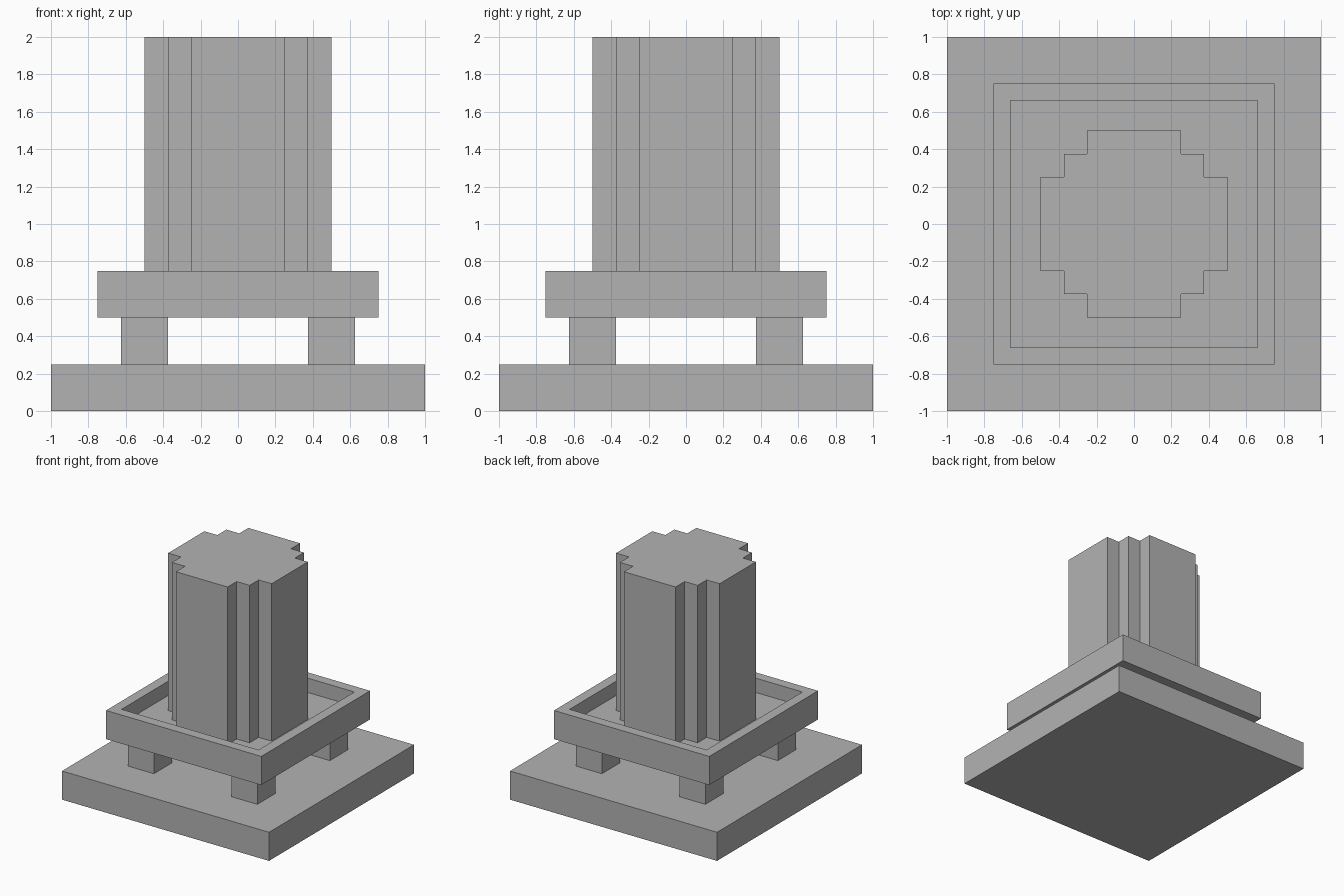
import bpy
import bmesh

old = bpy.data.objects.get("Cube")
if old:
    bpy.data.objects.remove(old, do_unlink=True)

stone = bpy.data.materials.new("stone_grey")
stone.use_nodes = True
GREY = (0.45, 0.45, 0.45, 1)
stone.diffuse_color = GREY
stone.node_tree.nodes["Principled BSDF"].inputs["Base Color"].default_value = GREY


def finish(name, bm):
    bmesh.ops.recalc_face_normals(bm, faces=bm.faces)
    mesh = bpy.data.meshes.new(name)
    bm.to_mesh(mesh)
    bm.free()
    mesh.materials.append(stone)
    obj = bpy.data.objects.new(name, mesh)
    bpy.context.collection.objects.link(obj)
    return obj


def prism(name, outline, bottom, top):
    """Extrude a flat outline upward; returns the bmesh and its top face."""
    bm = bmesh.new()
    base = bm.faces.new([bm.verts.new((x, y, bottom)) for x, y in outline])
    ext = bmesh.ops.extrude_face_region(bm, geom=[base], use_keep_orig=True)["geom"]
    verts = [g for g in ext if isinstance(g, bmesh.types.BMVert)]
    bmesh.ops.translate(bm, verts=verts, vec=(0, 0, top - bottom))
    lid = next(g for g in ext if isinstance(g, bmesh.types.BMFace))
    bmesh.ops.recalc_face_normals(bm, faces=bm.faces)
    return bm, lid


def square(r, cx=0, cy=0):
    return [(cx - r, cy - r), (cx + r, cy - r), (cx + r, cy + r), (cx - r, cy + r)]


# Base slab
finish("base_slab", prism("base_slab", square(1), 0, 0.25)[0])

# Four short legs
for side, sx in (("left", 1), ("right", -1)):
    for end, sy in (("front", -1), ("back", 1)):
        name = f"{end}_{side}_leg"
        finish(name, prism(name, square(0.125, sx * 0.5, sy * 0.5), 0.25, 0.5)[0])

# Tray with a raised rim: inset the top and sink it
bm, lid = prism("tray", square(0.75), 0.5, 0.75)
bmesh.ops.inset_region(bm, faces=[lid], thickness=0.125)
sunk = bmesh.ops.extrude_face_region(bm, geom=[lid])["geom"]
bmesh.ops.translate(bm, verts=[g for g in sunk if isinstance(g, bmesh.types.BMVert)],
                    vec=(0, 0, -0.125))
if lid.is_valid:
    bmesh.ops.delete(bm, geom=[lid], context="FACES_ONLY")
finish("tray", bm)

# Column with stepped corners: one corner turned four times
corner = [(0.5, 0.25), (0.375, 0.25), (0.375, 0.375), (0.25, 0.375), (0.25, 0.5)]
outline = []
for turn in range(4):
    outline += corner
    corner = [(-y, x) for x, y in corner]
finish("stepped_column", prism("stepped_column", outline, 0.625, 2)[0])
